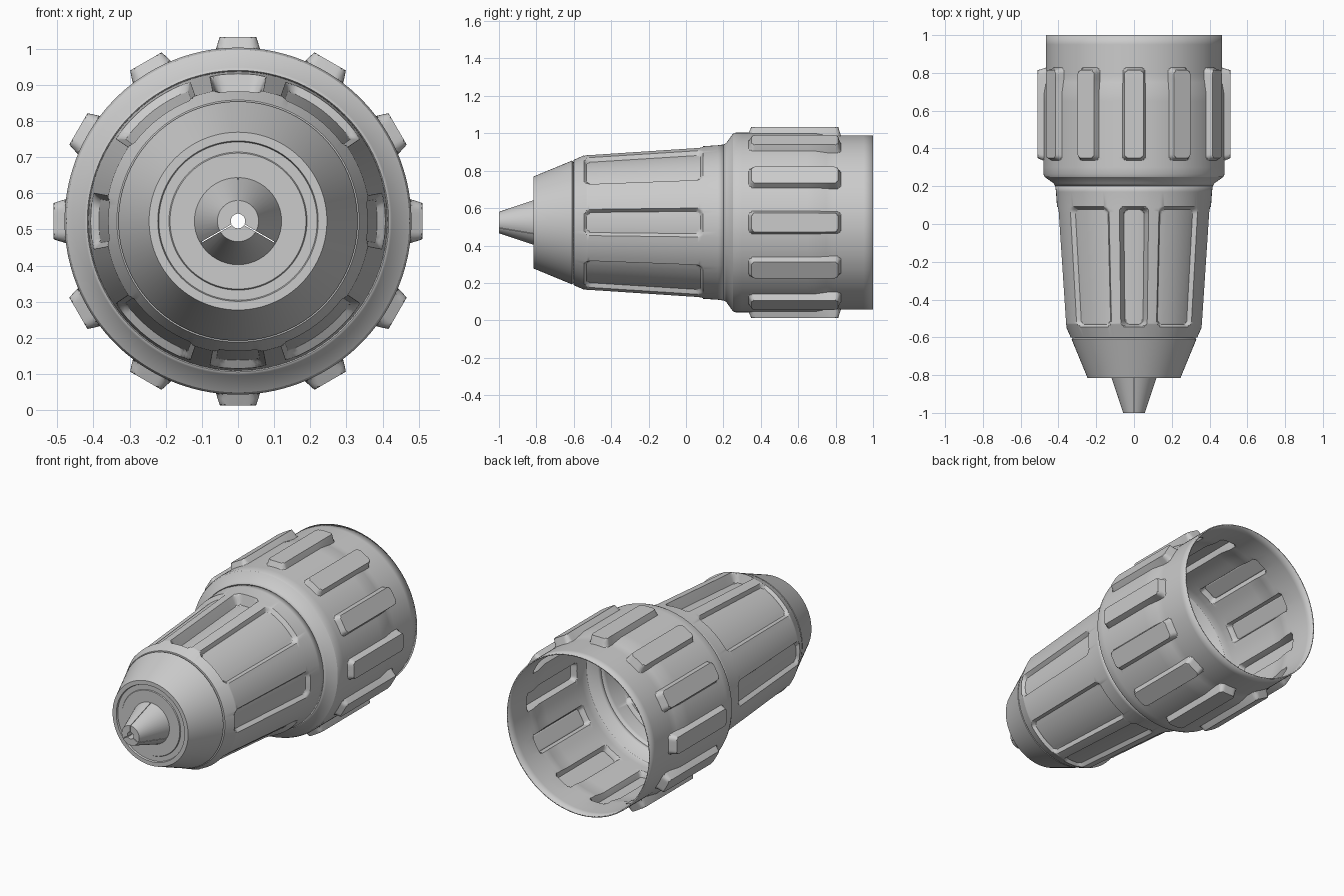
import bpy, bmesh
from math import sin, cos, radians, pi, tau, hypot

if "Cube" in bpy.data.objects:
    bpy.data.objects.remove(bpy.data.objects["Cube"])

ZC = 0.523  # height of the tool axis


def finish(name, bm, thickness=0.0):
    me = bpy.data.meshes.new(name)
    bm.to_mesh(me)
    bm.free()
    ob = bpy.data.objects.new(name, me)
    bpy.context.collection.objects.link(ob)
    bpy.ops.object.select_all(action='DESELECT')
    ob.select_set(True)
    bpy.context.view_layer.objects.active = ob
    bpy.ops.object.shade_smooth_by_angle(angle=radians(28))
    if thickness:
        mod = ob.modifiers.new("wall", 'SOLIDIFY')
        mod.thickness = thickness
        mod.offset = -1
    return ob


def lathe(name, rows, thetas, relief=None, thickness=0.0):
    """Revolve (y, r) rows around the axis; relief changes r locally."""
    bm = bmesh.new()
    grid = []
    for y, r in rows:
        ring = []
        for t in thetas:
            rr = relief(y, t, r) if relief else r
            ring.append(bm.verts.new((rr * cos(t), y, ZC + rr * sin(t))))
        grid.append(ring)
    n = len(thetas)
    for a, b in zip(grid, grid[1:]):
        for i in range(n):
            k = (i + 1) % n
            bm.faces.new((a[i], b[i], b[k], a[k]))
    return finish(name, bm, thickness)


def merge(key, fill, gap):
    """Keep every key sample, add filler samples away from the others."""
    out = []
    for k in key:
        if all(abs(k - o) > 1e-3 for o in out):
            out.append(k)
    for f in fill:
        if all(abs(f - o) > gap for o in out):
            out.append(f)
    return sorted(out)


def resample(profile, ys):
    rows = []
    for y in ys:
        for (y0, r0), (y1, r1) in zip(profile, profile[1:]):
            if y0 <= y <= y1:
                rows.append((y, r0 + (r1 - r0) * (y - y0) / (y1 - y0)))
                break
    return rows


def mask(u, v, w, h, corner, ramp):
    """1 inside a rounded rectangle, sloping to 0 at its edge."""
    a, b = abs(u) - w + corner, abs(v) - h + corner
    d = hypot(max(a, 0), max(b, 0)) + min(max(a, b), 0) - corner
    return min(max(-d / ramp, 0), 1)


def wrap(a):
    return (a + pi) % tau - pi


EVEN = [tau * i / 96 for i in range(96)]

# rear collar with twelve hollow grip ribs
RIB_Y0, RIB_Y1, RIB_W, R_COL = 0.335, 0.828, 0.061, 0.48
collar_profile = [(0.2, 0.417), (0.215, 0.425), (0.25, 0.474), (0.265, 0.48),
                  (0.69, 0.48), (0.77, 0.466), (1.0, 0.466)]


def rib_relief(y, t, r):
    d = wrap((t + pi / 12) % (pi / 6) - pi / 12)
    m = mask(d * R_COL, y - (RIB_Y0 + RIB_Y1) / 2, RIB_W,
             (RIB_Y1 - RIB_Y0) / 2, 0.032, 0.014)
    return r + m * (0.51 / cos(d) - r)


offs = [0, 0.02, 0.03, 0.036, 0.042, 0.047, 0.054, 0.061, 0.08, 0.1]
cols = [k * pi / 6 + s * o / R_COL for k in range(12) for o in offs for s in (1, -1)]
cols = merge([c % tau for c in cols] + [(k + .5) * pi / 6 for k in range(12)], [], 0)
ends = [0, 0.005, 0.01, 0.014, 0.02, 0.026, 0.034]
ys = merge([RIB_Y0 + e for e in ends] + [RIB_Y1 - e for e in ends]
           + [p[0] for p in collar_profile], [0.2 + 0.05 * i for i in range(17)], 0.02)
lathe("rear_collar", resample(collar_profile, ys), cols, rib_relief, 0.007)

# tapered sleeve with recessed panels: (centre angle, half angle, depth)
panels = [(0, 11, 0.022), (180, 11, 0.022), (90, 11, 0.06), (270, 11, 0.022)]
panels += [(a, 18.5, 0.022) for a in (52.5, 127.5, 232.5, 307.5)]
panels = [(radians(a), radians(h), d) for a, h, d in panels]
P_Y0, P_Y1, R_SL = -0.545, 0.092, 0.39
sleeve_profile = [(-0.603, 0.322), (-0.6, 0.335), (-0.53, 0.366), (0.17, 0.413), (0.2, 0.417)]


def panel_relief(y, t, r):
    for a, h, depth in panels:
        m = mask(wrap(t - a) * R_SL, y - (P_Y0 + P_Y1) / 2, h * R_SL,
                 (P_Y1 - P_Y0) / 2, 0.04, 0.014)
        if m > 0:
            return r - m * depth
    return r


steps = [0, 0.007, 0.014, 0.022, 0.03, 0.04]
cols = [(a + s * (h - e / R_SL)) % tau for a, h, _ in panels for e in steps for s in (1, -1)]
cols = merge(cols, EVEN, 0.02)
ys = merge([P_Y0 + e for e in steps] + [P_Y1 - e for e in steps]
           + [p[0] for p in sleeve_profile], [-0.5 + 0.05 * i for i in range(14)], 0.02)
lathe("grip_sleeve", resample(sleeve_profile, ys), cols, panel_relief, 0.005)

# conical nose with stepped front face
lathe("nose_cone", [(-0.81, 0.115), (-0.81, 0.188), (-0.805, 0.191), (-0.805, 0.219),
                    (-0.815, 0.222), (-0.815, 0.246), (-0.609, 0.331), (-0.603, 0.322)], EVEN)

# three jaws forming the pointed tip around a small bore
for k in range(3):
    bm = bmesh.new()
    start = radians(90 + 120 * k)
    rings = []
    for y, r in ((-1.0, 0.057), (-0.80, 0.124)):
        pts = []
        for radius, order in ((r, range(17)), (0.02, range(16, -1, -1))):
            gap = 0.0015 / radius
            for i in order:
                t = start + gap + (tau / 3 - 2 * gap) * i / 16
                pts.append(bm.verts.new((radius * cos(t), y, ZC + radius * sin(t))))
        rings.append(pts)
    n = len(rings[0])
    for i in range(n):
        j = (i + 1) % n
        bm.faces.new((rings[0][i], rings[1][i], rings[1][j], rings[0][j]))
    for ring in rings:
        for i in range(16):
            bm.faces.new((ring[i], ring[i + 1], ring[n - 2 - i], ring[n - 1 - i]))
    bmesh.ops.recalc_face_normals(bm, faces=bm.faces)
    finish(f"jaw_{k + 1}", bm)
